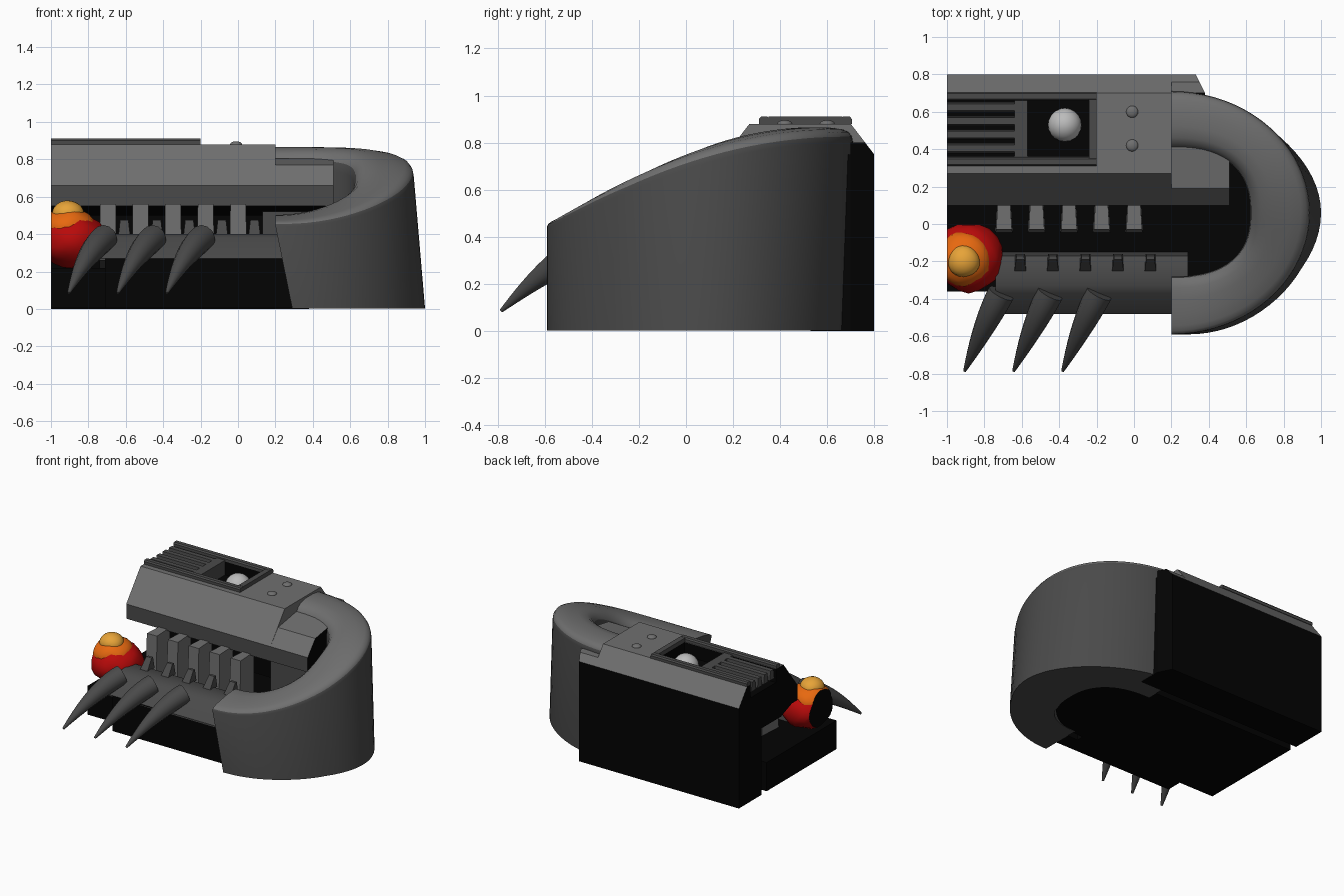
import bpy, bmesh, math
from mathutils import Vector

if "Cube" in bpy.data.objects:
    bpy.data.objects.remove(bpy.data.objects["Cube"])


def material(name, r, g, b):
    m = bpy.data.materials.new(name)
    m.use_nodes = True
    m.diffuse_color = (r, g, b, 1)
    m.node_tree.nodes["Principled BSDF"].inputs["Base Color"].default_value = (r, g, b, 1)
    return m


GREY = material("grey", 0.16, 0.16, 0.16)
DARK = material("dark grey", 0.068, 0.068, 0.068)
BLACK = material("black", 0.001, 0.001, 0.001)
RED = material("red", 0.48, 0.003, 0.003)
ORANGE = material("orange", 0.8, 0.14, 0.005)
YELLOW = material("yellow", 0.8, 0.37, 0.04)
SILVER = material("silver", 0.5, 0.5, 0.5)


def finish(name, bm, mats, smooth=False, rule=None):
    bmesh.ops.recalc_face_normals(bm, faces=bm.faces)
    if rule:
        for f in bm.faces:
            f.material_index = rule(f)
    mesh = bpy.data.meshes.new(name)
    bm.to_mesh(mesh)
    bm.free()
    for m in mats:
        mesh.materials.append(m)
    ob = bpy.data.objects.new(name, mesh)
    bpy.context.collection.objects.link(ob)
    if smooth:
        bpy.ops.object.select_all(action="DESELECT")
        ob.select_set(True)
        bpy.context.view_layer.objects.active = ob
        bpy.ops.object.shade_smooth_by_angle(angle=math.radians(40))


def skin(name, rings, mats, smooth=False, rule=None):
    """Join equal rings of points into a capped solid."""
    bm = bmesh.new()
    loops = [[bm.verts.new(p) for p in ring] for ring in rings]
    n = len(loops[0])
    for a, b in zip(loops, loops[1:]):
        for i in range(n):
            j = (i + 1) % n
            bm.faces.new((a[i], a[j], b[j], b[i]))
    bm.faces.new(loops[0])
    bm.faces.new(loops[-1])
    finish(name, bm, mats, smooth, rule)


def prism(name, profile, x0, x1, mats, smooth=False, rule=None):
    skin(name, [[(x, y, z) for y, z in profile] for x in (x0, x1)], mats, smooth, rule)


def box(name, x0, x1, y0, y1, z0, z1, mat):
    prism(name, [(y0, z0), (y1, z0), (y1, z1), (y0, z1)], x0, x1, [mat])


def ball(name, centre, radius, mats, squash=1.0, bump=0.0, cut=None):
    bm = bmesh.new()
    bmesh.ops.create_icosphere(bm, subdivisions=3, radius=radius)
    for v in bm.verts:
        v.co *= 1 + bump * math.sin(v.co.x * 31 + v.co.y * 27) * math.cos(v.co.z * 23)
        v.co = Vector((v.co.x, v.co.y, v.co.z * squash)) + Vector(centre)
    rule = None
    if cut is not None:
        geom = bm.verts[:] + bm.edges[:] + bm.faces[:]
        res = bmesh.ops.bisect_plane(bm, geom=geom, plane_co=(cut, 0, 0),
                                     plane_no=(-1, 0, 0), clear_outer=True)
        edges = [e for e in res["geom_cut"] if isinstance(e, bmesh.types.BMEdge)]
        bmesh.ops.edgeloop_fill(bm, edges=edges)
        rule = lambda f: int(f.calc_center_median().x < cut + 0.0001)
    finish(name, bm, mats, True, rule)


# Rear wall and base, with a chamfered rear corner
outline = [(-1, 0.53), (0.38, 0.53), (0.38, 0.70), (0.33, 0.80), (-1, 0.80)]
skin("rear_wall", [[(x, y, z) for x, y in outline] for z in (0, 0.75)], [BLACK])
bay = [(0.2 + 0.45 * math.cos(a), 0.06 + 0.37 * math.sin(a))
       for a in (math.pi * (k / 16 - 0.5) for k in range(17))]
floor = [(-1, 0.47), (-1, -0.36), (0.2, -0.36)] + bay + [(0.2, 0.47)]
skin("floor", [[(x, y, z) for x, y in floor] for z in (0.004, 0.22)], [BLACK])
box("floor_lip", -0.71, 0.30, -0.48, -0.36, 0.004, 0.27, BLACK)
box("inner_block", 0.13, 0.45, 0.20, 0.53, 0.22, 0.52, DARK)

# Hood: black underside and ends, grey shell, darker front band
front = [(0.80, 0.75), (0.53, 0.5), (0.30, 0.50), (0.17, 0.55), (0.10, 0.55), (0.10, 0.66)]
top = [(0.27, 0.88), (0.70, 0.88)]
pocket = top[:1] + [(0.36, 0.88), (0.36, 0.78), (0.66, 0.78), (0.66, 0.88)] + top[1:]
low = [(0.19, 0.77), (0.40, 0.805), (0.53, 0.81)]


def shell(f):
    c = f.calc_center_median()
    end = abs(f.normal.x) > 0.9 and not 0.1 < c.x < 0.3
    recess = c.x < -0.24 and 0.35 < c.y < 0.67 and c.z < 0.86
    if end or recess or f.normal.z < -0.1:
        return 1
    return 2 if f.normal.y < -0.95 else 0


SHELL = [GREY, BLACK, DARK]
prism("hood_pocket", front + pocket, -1, -0.24, SHELL, rule=shell)
prism("hood_top", front + top, -0.24, 0.20, SHELL, rule=shell)
prism("hood_end", front[1:] + low, 0.20, 0.51, SHELL, rule=shell)

# Rear chamfer carried on past the hood, narrowing at the corner
strip = [(0.70, 0.75), (0.70, 0.80), (0.76, 0.80), (0.80, 0.75)]
skin("rear_strip", [[(0.20, y, z) for y, z in strip],
                    [(0.38 - max(0, y - 0.70) * 0.5, y, z) for y, z in strip]],
     [GREY, BLACK], rule=lambda f: int(f.normal.z < 0.2))

# Raised frame with bevelled rails, slats, window and rivets
for y in (0.31, 0.66):
    prism("frame_rail", [(y, 0.88), (y, 0.90), (y + 0.008, 0.91), (y + 0.037, 0.91),
                         (y + 0.045, 0.90), (y + 0.045, 0.88)], -1, -0.20, [DARK])
box("frame_end", -0.24, -0.20, 0.35, 0.665, 0.88, 0.91, DARK)
box("frame_bar", -0.64, -0.57, 0.36, 0.66, 0.78, 0.89, DARK)
for i in range(4):
    y = 0.405 + i * 0.073
    prism("vent_slat", [(y - 0.027, 0.82), (y + 0.027, 0.82), (y + 0.018, 0.89), (y - 0.018, 0.89)],
          -1, -0.64, [DARK])
ball("window_ball", (-0.37, 0.53, 0.80), 0.09, [SILVER])
for y in (0.42, 0.60):
    ball("rivet", (-0.01, y, 0.88), 0.032, [GREY], squash=0.5)

# Curved arm: section swept round a half oval, pale crest over darker walls
STEPS = 40
rings = []
for k in range(STEPS + 1):
    a = math.pi * (k / STEPS - 0.5)
    c, s = max(0, math.cos(a)), math.sin(a)
    fit = 1 / (abs(c) ** 2.5 + abs(s) ** 2.5) ** 0.4
    inner = Vector((0.2 + 0.42 * c * fit, 0.06 + 0.34 * s * fit))
    outer = Vector((0.2 + 0.74 * c, 0.06 + 0.65 * s))
    flare = Vector((0.06 * c ** 4, -0.03 * max(0, s)))
    lean = Vector((0.09 * max(0, 1 - k / 14), 0))
    ring = []
    # (position across, drop below the crest)
    for u, d in ((1, 0.065), (0.985, 0.04), (0.94, 0.02), (0.85, 0.008), (0.65, 0),
                 (0.4, 0.0), (0.2, 0.012), (0.09, 0.035), (0.02, 0.07), (0, 0.12)):
        p = inner.lerp(outer, u)
        level = min(0.68, outer.y + 0.25 * (p.y - outer.y))
        crest = 0.865 - 0.395 * ((0.68 - level) / 1.27) ** 2
        d *= 0.4 + 0.6 * min(1, k / 14)
        ring.append((p.x, p.y, crest - d))
    ib, ob = inner + lean, outer + flare + lean
    ring += [(ib.x, ib.y, 0.002), (ob.x, ob.y, 0.002)]
    rings.append(ring)
skin("curved_arm", rings, [GREY, DARK], smooth=True, rule=lambda f: int(f.normal.z < 0.4))

# Lower gum with a rounded crest
gum = [(-0.15, 0.22), (-0.17, 0.38), (-0.20, 0.40), (-0.33, 0.40), (-0.37, 0.38), (-0.48, 0.27), (-0.48, 0.26)]
prism("lower_gum", gum, -0.74, 0.29, [DARK], smooth=True)


def tooth(name, x, levels, mat):
    """Tapered block; each level is z, front y, back y, half width front, half width back."""
    skin(name, [[(x - wf, yf, z), (x + wf, yf, z), (x + wb, yb, z), (x - wb, yb, z)]
                for z, yf, yb, wf, wb in levels], [mat])


for i in range(5):
    x = -0.695 + i * 0.174
    tooth("upper_tooth", x, [(0.22, -0.045, 0.14, 0.046, 0.034),
                             (0.56, -0.03, 0.14, 0.042, 0.032)], GREY)
    tooth("lower_tooth", x + 0.087, [(0.39, -0.26, -0.16, 0.032, 0.026),
                                     (0.475, -0.19, -0.17, 0.022, 0.02)], DARK)

# Curved horns
for i in range(3):
    x = -0.71 + i * 0.262
    a, b, c = Vector((x, -0.37, 0.38)), Vector((x - 0.09, -0.54, 0.32)), Vector((x - 0.195, -0.785, 0.085))
    rings = []
    for k in range(11):
        t = k / 10
        p = a * (1 - t) ** 2 + b * 2 * t * (1 - t) + c * t * t
        d = ((b - a) * (1 - t) + (c - b) * t).normalized()
        side = d.cross(Vector((0, 0, 1))).normalized()
        up = side.cross(d)
        r = 0.064 * (1 - t ** 1.9) + 0.008
        rings.append([p + r * (side * math.cos(q * math.pi / 6) + up * math.sin(q * math.pi / 6))
                      for q in range(12)])
    skin("horn", rings, [DARK], smooth=True)

# Layered flame ball, sliced flat at its outer side
ball("flame_base", (-0.885, -0.18, 0.365), 0.185, [RED, BLACK], squash=0.79, bump=0.04, cut=-1)
ball("flame_middle", (-0.905, -0.185, 0.435), 0.145, [ORANGE, BLACK], squash=0.74, bump=0.04, cut=-1)
ball("flame_tip", (-0.91, -0.20, 0.51), 0.085, [YELLOW, BLACK], squash=0.82, bump=0.03, cut=-1)
